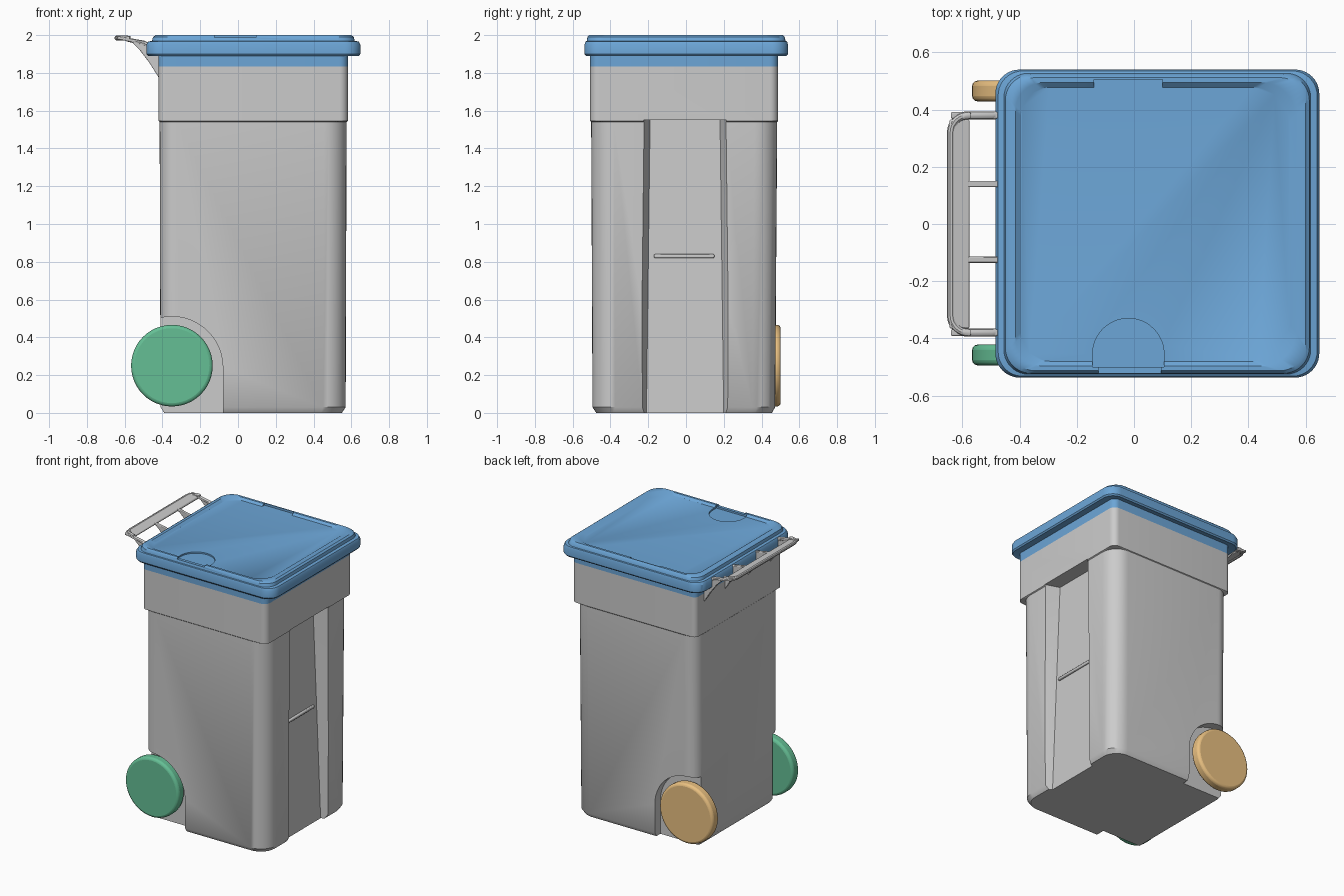
import bpy, bmesh
from math import pi, sin, cos

if "Cube" in bpy.data.objects:
    bpy.data.objects.remove(bpy.data.objects["Cube"])


def material(name, rgb):
    m = bpy.data.materials.new(name)
    m.diffuse_color = (*rgb, 1)
    m.use_nodes = True
    m.node_tree.nodes["Principled BSDF"].inputs["Base Color"].default_value = m.diffuse_color
    return m


BLUE = material("blue", (0.15, 0.38, 0.68))
GREEN = material("green", (0.13, 0.52, 0.30))
ORANGE = material("orange", (0.82, 0.53, 0.22))


def finish(name, bm, angle=0.6):
    bmesh.ops.recalc_face_normals(bm, faces=bm.faces)
    me = bpy.data.meshes.new(name)
    bm.to_mesh(me)
    bm.free()
    ob = bpy.data.objects.new(name, me)
    bpy.context.collection.objects.link(ob)
    smooth(ob, angle)
    return ob


def smooth(ob, angle=0.6):
    bpy.ops.object.select_all(action='DESELECT')
    ob.select_set(True)
    bpy.context.view_layer.objects.active = ob
    bpy.ops.object.shade_smooth_by_angle(angle=angle)


def loft(name, rings, n=8):
    """Stack rounded rectangles: (z, x0, x1, y0, y1, left radius, right radius)."""
    bm = bmesh.new()
    loops = []
    for z, x0, x1, y0, y1, rl, rr in rings:
        corners = [(x1 - rr, y1 - rr, rr), (x0 + rl, y1 - rl, rl),
                   (x0 + rl, y0 + rl, rl), (x1 - rr, y0 + rr, rr)]
        loops.append([bm.verts.new((cx + r * cos(a), cy + r * sin(a), z))
                      for k, (cx, cy, r) in enumerate(corners)
                      for a in [(k + i / n) * pi / 2 for i in range(n + 1)]])
    for a, b in zip(loops, loops[1:]):
        for i in range(len(a)):
            j = (i + 1) % len(a)
            bm.faces.new((a[i], a[j], b[j], b[i]))
    bm.faces.new(loops[0])
    bm.faces.new(loops[-1])
    return finish(name, bm)


def prism(name, profile, y0, y1):
    """Extrude an x-z profile along y."""
    bm = bmesh.new()
    f = bm.faces.new([bm.verts.new((x, y0, z)) for x, z in profile])
    ext = bmesh.ops.extrude_face_region(bm, geom=[f])["geom"]
    bmesh.ops.translate(bm, vec=(0, y1 - y0, 0),
                        verts=[v for v in ext if isinstance(v, bmesh.types.BMVert)])
    return finish(name, bm)


def box(name, x0, x1, y0, y1, z0, z1):
    return prism(name, [(x0, z0), (x1, z0), (x1, z1), (x0, z1)], y0, y1)


def arc(cx, cz, r, a0, a1, n=24):
    return [(cx + r * cos(a0 + (a1 - a0) * i / n), cz + r * sin(a0 + (a1 - a0) * i / n))
            for i in range(n + 1)]


def add_bevel(ob, width, segments=2):
    m = ob.modifiers.new("bevel", 'BEVEL')
    m.width, m.segments = width, segments


def cut(ob, cutter):
    m = ob.modifiers.new("cut", 'BOOLEAN')
    m.operation, m.object, m.solver = 'DIFFERENCE', cutter, 'EXACT'
    bpy.context.view_layer.objects.active = ob
    bpy.ops.object.modifier_apply(modifier=m.name)
    bpy.data.objects.remove(cutter)


# Body: tapered lower shell with round corners, squarer collar above
body = loft("bin_body", [
    (0.0, -0.39, 0.55, -0.475, 0.455, 0.07, 0.11),
    (0.03, -0.41, 0.57, -0.495, 0.472, 0.08, 0.12),
    (1.54, -0.415, 0.575, -0.502, 0.483, 0.09, 0.12),
    (1.545, -0.42, 0.582, -0.507, 0.487, 0.035, 0.045),
    (1.835, -0.42, 0.582, -0.507, 0.487, 0.035, 0.045),
    (1.92, -0.42, 0.582, -0.507, 0.487, 0.035, 0.045)])
body.data.materials.append(None)
body.data.materials.append(BLUE)
for p in body.data.polygons:
    if p.center.z > 1.84:
        p.material_index = 1

# Tall panel recess on the right side, deeper at the top
bm = bmesh.new()
for z, depth, hw in ((-0.05, 0.05, 0.225), (1.55, 0.10, 0.205)):
    for x, extra in ((0.578 - depth, -0.02), (0.63, 0.03)):
        for s in (-1, 1):
            bm.verts.new((x, -0.005 + s * (hw + extra), z))
bmesh.ops.convex_hull(bm, input=bm.verts)
cut(body, finish("recess_cutter", bm))

# Arched wheel wells
arch = [(-0.62, -0.1), (-0.08, -0.1)] + arc(-0.35, 0.24, 0.27, 0, pi)
for y0, y1 in ((-0.6, -0.41), (0.41, 0.6)):
    cut(body, prism("well_cutter", arch, y0, y1))
smooth(body)

# Small ledge across the recess
ledge = box("recess_ledge", 0.46, 0.515, -0.17, 0.15, 0.82, 0.84)
add_bevel(ledge, 0.006)

# Lid: rim skirt, raised border, shallow sunken panel
lid = loft("lid", [
    (1.90, -0.43, 0.59, -0.512, 0.492, 0.05, 0.06),
    (1.89, -0.475, 0.64, -0.53, 0.532, 0.08, 0.08),
    (1.90, -0.485, 0.648, -0.537, 0.54, 0.085, 0.085),
    (1.95, -0.485, 0.648, -0.537, 0.54, 0.085, 0.085),
    (1.966, -0.475, 0.64, -0.532, 0.535, 0.085, 0.085),
    (1.969, -0.455, 0.618, -0.525, 0.527, 0.085, 0.085),
    (1.99, -0.45, 0.613, -0.522, 0.522, 0.09, 0.09),
    (2.0, -0.435, 0.60, -0.513, 0.512, 0.09, 0.09),
    (2.0, -0.415, 0.565, -0.497, 0.495, 0.10, 0.12),
    (1.985, -0.395, 0.545, -0.48, 0.478, 0.10, 0.13)], 10)
lid.data.materials.append(BLUE)

# Half-round grip dip at the front and a notch in the back border
bm = bmesh.new()
bottom = [bm.verts.new((x, y, 1.975)) for x, y in
          [(-0.145, -0.50), (0.105, -0.50)] + arc(-0.02, -0.455, 0.125, 0, pi)]
f = bm.faces.new(bottom)
ext = bmesh.ops.extrude_face_region(bm, geom=[f])["geom"]
bmesh.ops.translate(bm, vec=(0, 0, 0.1),
                    verts=[v for v in ext if isinstance(v, bmesh.types.BMVert)])
cut(lid, finish("grip_cutter", bm))
cut(lid, box("front_notch_cutter", -0.125, 0.095, -0.6, -0.47, 1.988, 2.05))
cut(lid, box("back_notch_cutter", -0.14, 0.10, 0.46, 0.505, 1.985, 2.05))
smooth(lid)

# Handle: bent tube rim with round corners
right = [(-0.46, 0.38, 1.935), (-0.50, 0.38, 1.958), (-0.58, 0.38, 1.975)]
right += [(x, y, 1.985) for x, y in arc(-0.58, 0.32, 0.06, pi / 2, pi, 8)]
path = right + [(x, -y, z) for x, y, z in reversed(right)]
cu = bpy.data.curves.new("handle_rim", 'CURVE')
cu.dimensions = '3D'
cu.bevel_depth, cu.bevel_resolution, cu.use_fill_caps = 0.014, 3, True
sp = cu.splines.new('POLY')
sp.points.add(len(path) - 1)
for pt, co in zip(sp.points, path):
    pt.co = (*co, 1)
rim = bpy.data.objects.new("handle_rim", cu)
bpy.context.collection.objects.link(rim)
bpy.ops.object.select_all(action='DESELECT')
rim.select_set(True)
bpy.context.view_layer.objects.active = rim
bpy.ops.object.convert(target='MESH')
smooth(bpy.context.object)

# Handle grip plate and supporting brackets
grip = prism("handle_grip", [(-0.645, 1.98), (-0.575, 1.967), (-0.575, 1.982), (-0.645, 1.998)],
             -0.365, 0.365)
add_bevel(grip, 0.005)
bracket = [(-0.64, 1.995), (-0.49, 1.965), (-0.41, 1.95), (-0.41, 1.76),
           (-0.47, 1.855), (-0.52, 1.92), (-0.565, 1.965), (-0.64, 1.978)]
for i, y in enumerate((-0.38, -0.125, 0.14, 0.38)):
    b = prism(f"handle_bracket_{i + 1}", bracket, y - 0.011, y + 0.011)
    add_bevel(b, 0.004)

# Wheels with rounded edges, and the axle
for name, y, mat in (("front_wheel", -0.458, GREEN), ("back_wheel", 0.465, ORANGE)):
    w = prism(name, arc(-0.35, 0.25, 0.216, 0, 2 * pi, 48)[:-1], y - 0.036, y + 0.036)
    w.data.materials.append(mat)
    add_bevel(w, 0.018, 3)
prism("axle", arc(-0.35, 0.25, 0.03, 0, 2 * pi, 20)[:-1], -0.44, 0.44)
